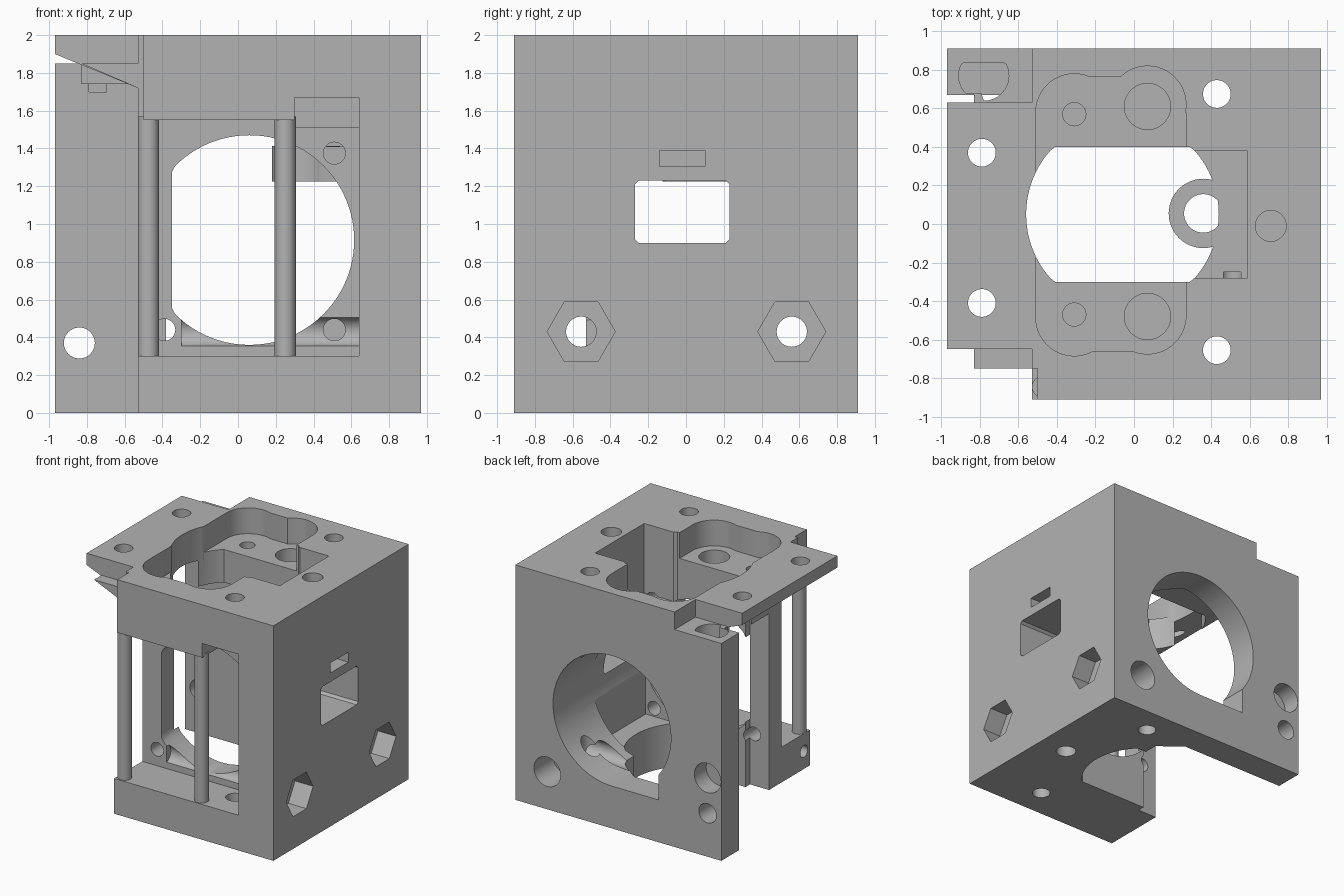
import bpy, bmesh, math

if "Cube" in bpy.data.objects:
    bpy.data.objects.remove(bpy.data.objects["Cube"], do_unlink=True)

grey = bpy.data.materials.new("plain grey")
grey.use_nodes = True
colour = (0.45, 0.45, 0.45, 1)
grey.diffuse_color = colour
grey.node_tree.nodes["Principled BSDF"].inputs["Base Color"].default_value = colour


def prism(name, pts, axis, lo, hi):
    """Extrude a 2D profile along an axis from lo to hi."""
    place = {"x": lambda u, v, w: (w, u, v),
             "y": lambda u, v, w: (u, w, v),
             "z": lambda u, v, w: (u, v, w)}[axis]
    bm = bmesh.new()
    rings = [[bm.verts.new(place(u, v, w)) for u, v in pts] for w in (lo, hi)]
    n = len(pts)
    for ring in rings:
        bm.faces.new(ring)
    for i in range(n):
        j = (i + 1) % n
        bm.faces.new((rings[0][i], rings[0][j], rings[1][j], rings[1][i]))
    bmesh.ops.recalc_face_normals(bm, faces=bm.faces)
    mesh = bpy.data.meshes.new(name)
    bm.to_mesh(mesh)
    bm.free()
    mesh.materials.append(grey)
    obj = bpy.data.objects.new(name, mesh)
    bpy.context.collection.objects.link(obj)
    return obj


def box(name, x0, x1, y0, y1, z0, z1):
    return prism(name, [(x0, y0), (x1, y0), (x1, y1), (x0, y1)], "z", z0, z1)


def circle(u, v, r, n=64):
    return [(u + r * math.cos(math.tau * i / n), v + r * math.sin(math.tau * i / n))
            for i in range(n)]


def rod(name, u, v, r, axis, lo, hi, n=48):
    return prism(name, circle(u, v, r, n), axis, lo, hi)


def clipped_circle(u, v, r, u_min=-9, v_min=-9, v_max=9):
    """Circle with straight sides where it would pass the limits."""
    pts = []
    for a, b in circle(u, v, r, 96):
        da, db = a - u, b - v
        k = 1.0
        if b > v_max:
            k = (v_max - v) / db
        if b < v_min:
            k = (v_min - v) / db
        if a < u_min:
            k = min(k, (u_min - u) / da)
        pts.append((u + da * k, v + db * k))
    return pts


def combine(target, tool, operation="DIFFERENCE"):
    mod = target.modifiers.new(tool.name, "BOOLEAN")
    mod.operation = operation
    mod.solver = "EXACT"
    mod.object = tool
    bpy.ops.object.select_all(action="DESELECT")
    bpy.context.view_layer.objects.active = target
    target.select_set(True)
    bpy.ops.object.modifier_apply(modifier=mod.name)
    bpy.data.objects.remove(tool, do_unlink=True)


# Main block, opened on its left side
housing = box("housing", -0.53, 0.97, -0.91, 0.91, 0, 2)
combine(housing, prism("side_gap", [(-1, -0.36), (-0.35, -0.36), (-0.35, -0.3), (0.21, -0.3),
                                    (0.21, 0.52), (0.02, 0.67), (-1, 0.67)], "z", -0.1, 1.5))

# Overhanging shelf, its gusset and the back wall
shelf_profile = [(-0.97, 2), (-0.5, 2), (-0.5, 1.72), (-0.53, 1.72), (-0.97, 1.9)]
gusset_profile = [(-0.83, 1.85), (-0.5, 1.85), (-0.5, 1.72), (-0.53, 1.72)]
for part in (prism("shelf", shelf_profile, "y", -0.65, 0.63),
             prism("gusset", gusset_profile, "y", -0.75, -0.6),
             box("back_wall", -0.97, -0.45, 0.67, 0.91, 0, 1.85),
             box("wall_lug", -0.83, -0.45, 0.62, 0.7, 1.74, 1.85)):
    combine(housing, part, "UNION")

# Front motor chamber, nut relief and corner step
for part in (box("chamber", -0.6, 0.64, -1, -0.53, 0.3, 1.55),
             box("nut_relief", 0.3, 0.64, -1, -0.5, 1.51, 1.67),
             box("corner_step", -0.6, -0.5, -1, -0.75, 1.54, 2.1)):
    combine(housing, part)

# Large round opening through the middle and the back
for part in (prism("motor_opening", clipped_circle(0.06, 0.915, 0.555, u_min=-0.35),
                   "y", -0.6, -0.29),
             rod("back_opening", 0.06, 0.915, 0.555, "y", -0.295, 1, 96),
             box("back_corner", -0.38, 0.06, 0.35, 1, 0.36, 0.8),
             box("middle_room", 0, 0.59, -0.3, 0.38, 0.37, 1.3)):
    combine(housing, part)

# Vertical duct and the deep rectangular well beside it
combine(housing, prism("duct", clipped_circle(-0.06, 0.05, 0.5, v_min=-0.3, v_max=0.4),
                       "z", -0.1, 2.1))
combine(housing, box("well", 0.1, 0.59, -0.28, 0.38, 1.41, 2.1))

# Lobed recess in the top
combine(housing, box("recess_long", -0.51, 0.27, -0.47, 0.58, 1.78, 2.1))
combine(housing, box("recess_wide", -0.31, 0.07, -0.66, 0.765, 1.78, 2.1))
for x, y, r in ((-0.31, 0.58, 0.2), (0.07, 0.62, 0.2), (-0.31, -0.485, 0.2), (0.07, -0.475, 0.2)):
    combine(housing, rod("recess_lobe", x, y, r, "z", 1.78, 2.1))
for y in (0.61, -0.48):
    combine(housing, rod("large_seat", 0.07, y, 0.12, "z", 1.6, 1.9))
for y in (0.57, -0.47):
    combine(housing, rod("small_seat", -0.31, y, 0.06, "z", 1.62, 1.9))

# Vertical screw holes
for x, y in ((-0.79, 0.37), (-0.79, -0.41), (0.43, 0.675), (0.43, -0.655)):
    combine(housing, rod("screw_hole", x, y, 0.072, "z", -0.1, 2.1))
for lo, hi in ((-0.1, 0.3), (1.6, 2.1)):
    combine(housing, rod("guide_hole", 0.71, -0.01, 0.08, "z", lo, hi))

# Half round seat in the lowered back corner
seat = [(u, max(v, 0.68) if u < -0.78 else v) for u, v in circle(-0.78, 0.77, 0.13)]
seat = [(u, min(v, 0.835)) for u, v in seat]
combine(housing, prism("corner_seat", seat, "z", 1.7, 1.95))

# Motor screw holes, back pockets and back hole
for x, z in ((-0.39, 0.44), (0.51, 0.44), (0.51, 1.375)):
    combine(housing, rod("motor_screw", x, z, 0.058, "y", -0.6, -0.25))
combine(housing, rod("back_pocket", 0.67, 0.32, 0.125, "y", 0.65, 1))
combine(housing, rod("back_pocket", -0.84, 0.67, 0.125, "y", 0.75, 1))
combine(housing, rod("back_hole", -0.84, 0.37, 0.082, "y", 0.5, 1))

# Right wall: window, slot, hexagonal nut traps with cross holes
window = [(-0.25, 0.9), (0.21, 0.9), (0.23, 0.92), (0.23, 1.21), (0.21, 1.23),
          (-0.25, 1.23), (-0.27, 1.21), (-0.27, 0.92)]
combine(housing, prism("window", window, "x", 0.4, 1.1))
combine(housing, box("slot", 0.75, 1.1, -0.14, 0.1, 1.305, 1.39))
for y in (-0.555, 0.56):
    combine(housing, rod("nut_trap", y, 0.43, 0.18, "x", 0.8, 1.1, 6))
    combine(housing, rod("cross_hole", y, 0.43, 0.08, "x", -0.3, 1.1))
combine(housing, rod("side_hole", -0.83, 0.15, 0.05, "x", -0.7, -0.3))

# Bored guide boss joined to the right wall
boss = rod("guide_boss", 0.36, 0.055, 0.18, "z", 1.225, 1.412)
combine(boss, box("boss_web", 0.4, 0.65, -0.11, 0.22, 1.225, 1.41), "UNION")
combine(boss, rod("boss_bore", 0.36, 0.055, 0.1, "z", 1, 1.6))

# Slim front pillars
pillars = [rod("front_pillar", x, -0.845, 0.056, "z", 0.28, 1.57) for x in (-0.474, 0.25)]

# Smooth round walls, sharp edges
bpy.ops.object.select_all(action="DESELECT")
for obj in [housing, boss] + pillars:
    obj.select_set(True)
bpy.context.view_layer.objects.active = housing
bpy.ops.object.shade_smooth_by_angle(angle=math.radians(30))
